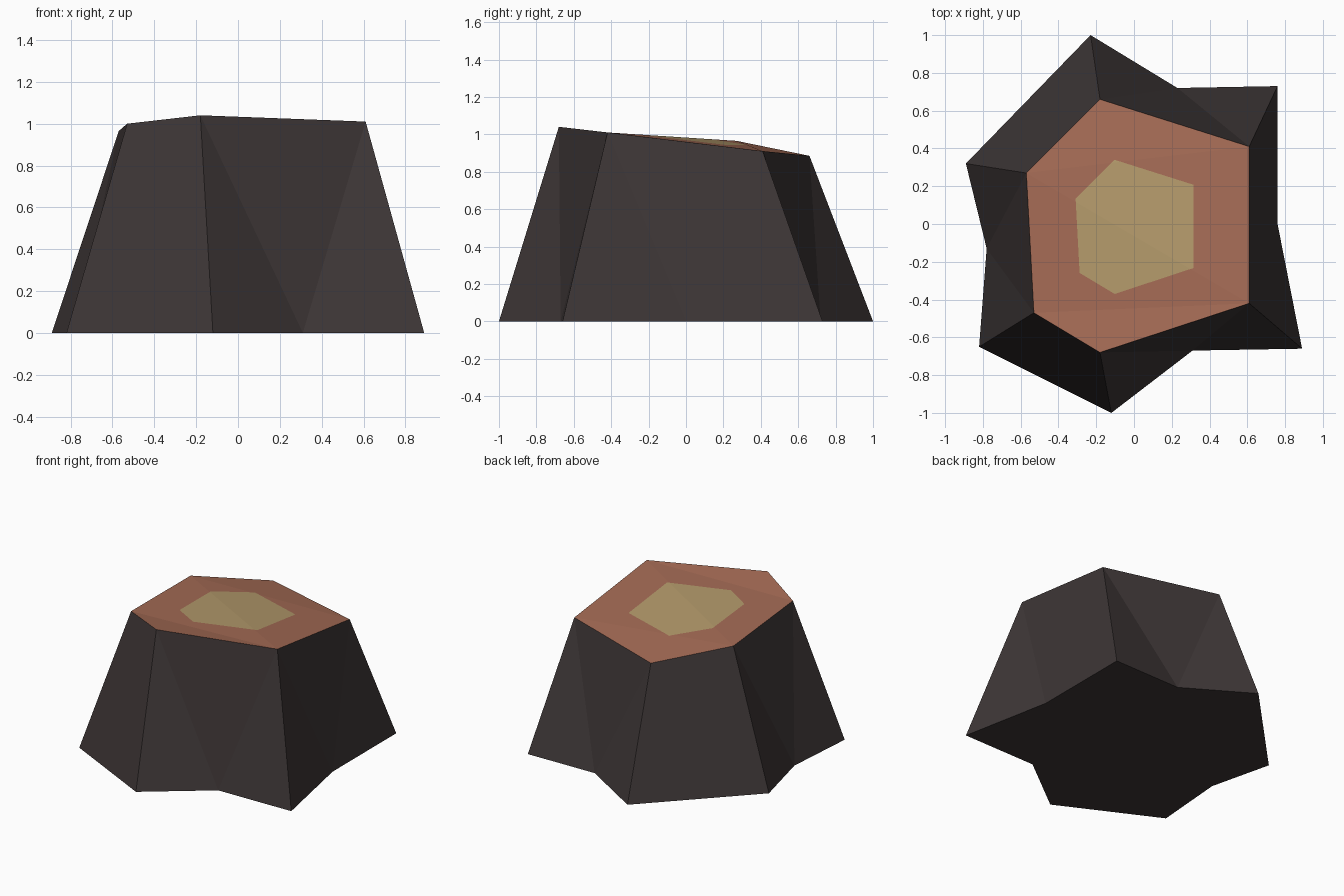
import bpy, bmesh
from mathutils import Vector

if "Cube" in bpy.data.objects:
    bpy.data.objects.remove(bpy.data.objects["Cube"])


def material(name, rgb):
    m = bpy.data.materials.new(name)
    m.diffuse_color = (*rgb, 1)
    m.use_nodes = True
    m.node_tree.nodes["Principled BSDF"].inputs["Base Color"].default_value = m.diffuse_color
    return m


def make_object(name, bm, mats):
    mesh = bpy.data.meshes.new(name)
    bm.normal_update()
    bm.to_mesh(mesh)
    bm.free()
    for m in mats:
        mesh.materials.append(m)
    ob = bpy.data.objects.new(name, mesh)
    bpy.context.collection.objects.link(ob)
    return ob


bark_mat = material("dark bark", (0.047, 0.037, 0.037))
wood_mat = material("reddish wood", (0.37, 0.145, 0.09))
heart_mat = material("pale heartwood", (0.45, 0.32, 0.145))

# Rim of the sloping cut, counter-clockwise from the back
rim = [Vector(p) for p in ((-0.18, 0.66, 0.885), (-0.57, 0.27, 0.965),
                           (-0.53, -0.47, 1.0), (-0.18, -0.68, 1.04),
                           (0.61, -0.42, 1.01), (0.61, 0.41, 0.91))]
# Root tips under each rim corner, and the notch that follows each (if any)
tips = [(-0.23, 1.0), (-0.89, 0.32), (-0.82, -0.65),
        (-0.12, -1.0), (0.89, -0.66), (0.76, 0.73)]
notches = [None, (-0.78, -0.13), None, (0.31, -0.67), (0.76, 0.0), (0.23, 0.72)]

# Bark: flared sides and flat base
bm = bmesh.new()
top = [bm.verts.new(p) for p in rim]
foot = [bm.verts.new((x, y, 0)) for x, y in tips]
base = []
for i in range(6):
    j = (i + 1) % 6
    base.append(foot[i])
    if notches[i]:
        n = bm.verts.new((*notches[i], 0))
        base.append(n)
        for tri in ((top[i], foot[i], n), (top[i], n, top[j]), (n, foot[j], top[j])):
            bm.faces.new(tri)
    else:
        bm.faces.new((top[i], foot[i], foot[j], top[j]))
bm.faces.new(base[::-1])
make_object("stump_bark", bm, [bark_mat])

# Cut top: slightly folded wood with the heartwood outline sliced into it
bm = bmesh.new()
v = [bm.verts.new(p) for p in rim]
for tri in ((0, 1, 5), (1, 4, 5), (1, 2, 4), (2, 3, 4)):
    bm.faces.new([v[k] for k in tri])
heart = [Vector((p.x * 0.53 - 0.007, p.y * 0.53 - 0.01, 0)) for p in rim]
sides = []
for i in range(6):
    a, d = heart[i], heart[(i + 1) % 6] - heart[i]
    sides.append((a, Vector((d.y, -d.x, 0)).normalized()))
for point, outward in sides:
    bmesh.ops.bisect_plane(bm, geom=bm.verts[:] + bm.edges[:] + bm.faces[:],
                           plane_co=point, plane_no=outward)
for f in bm.faces:
    c = f.calc_center_median()
    f.material_index = int(all((c - p).dot(n) < 0 for p, n in sides))
make_object("stump_cut_top", bm, [wood_mat, heart_mat])
